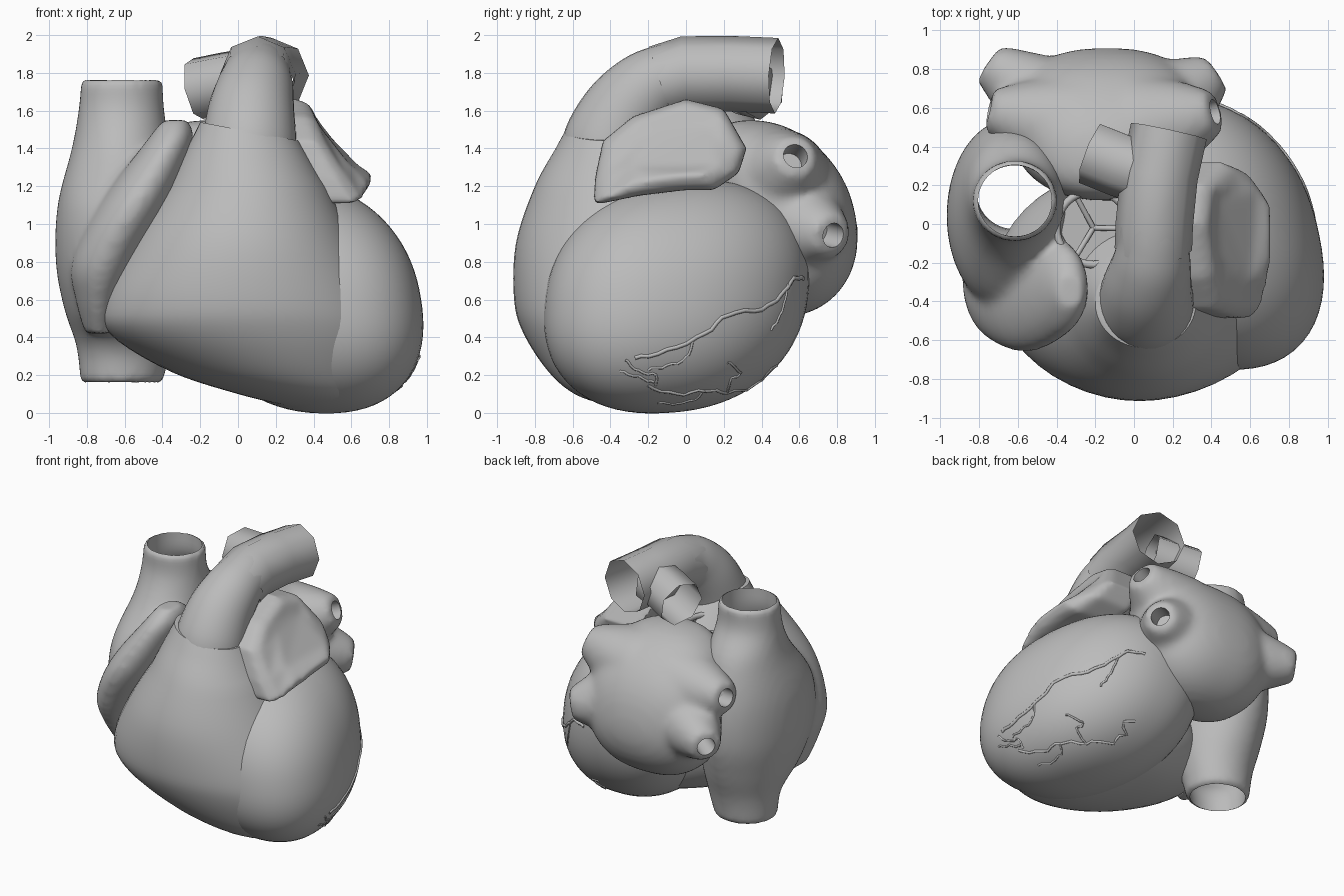
import bpy, bmesh, math
from mathutils import Vector
from mathutils.bvhtree import BVHTree

if "Cube" in bpy.data.objects:
    bpy.data.objects.remove(bpy.data.objects["Cube"])

GREY = (0.5, 0.5, 0.5, 1)
mat = bpy.data.materials.new("plain grey")
mat.use_nodes = True
mat.diffuse_color = GREY
mat.node_tree.nodes["Principled BSDF"].inputs["Base Color"].default_value = GREY


def finish(bm, name, angle=60):
    bmesh.ops.recalc_face_normals(bm, faces=bm.faces)
    me = bpy.data.meshes.new(name)
    bm.to_mesh(me)
    bm.free()
    me.materials.append(mat)
    ob = bpy.data.objects.new(name, me)
    bpy.context.collection.objects.link(ob)
    pick([ob])
    bpy.ops.object.shade_smooth_by_angle(angle=math.radians(angle))
    return ob


def pick(obs):
    bpy.ops.object.select_all(action='DESELECT')
    for ob in obs:
        ob.select_set(True)
    bpy.context.view_layer.objects.active = obs[0]


def spline(keys, steps):
    """Catmull-Rom interpolation of number tuples."""
    out = []
    for i in range(len(keys) - 1):
        a, b, c, d = (keys[max(0, min(len(keys) - 1, i + k))] for k in (-1, 0, 1, 2))
        for s in range(steps):
            t = s / steps
            out.append([q + t / 2 * (r - p + t * (2*p - 5*q + 4*r - w + t * (3*(q - r) + w - p)))
                        for p, q, r, w in zip(a, b, c, d)])
    return out + [list(keys[-1])]


def skin(name, rings, cap):
    """Join point rings into a surface."""
    bm = bmesh.new()
    loops = [[bm.verts.new(p) for p in ring] for ring in rings]
    n = len(loops[0])
    for a, b in zip(loops, loops[1:]):
        for i in range(n):
            bm.faces.new((a[i], a[(i + 1) % n], b[(i + 1) % n], b[i]))
    if cap:
        bm.faces.new(loops[0])
        bm.faces.new(loops[-1])
    return finish(bm, name)


def circle(n, phase=0.0):
    return [(math.cos(2 * math.pi * i / n + phase), math.sin(2 * math.pi * i / n + phase)) for i in range(n)]


def stack(name, keys, cap=True, inset=0.0, steps=5):
    """Horizontal ovals, each given as z, x min, x max, y min, y max."""
    rings = [[((x0 + x1) / 2 + c * ((x1 - x0) / 2 - inset), (y0 + y1) / 2 + s * ((y1 - y0) / 2 - inset), z)
              for c, s in circle(48)] for z, x0, x1, y0, y1 in spline(keys, steps)]
    return skin(name, rings, cap)


def tube(name, keys, sides=32, ref=(1, 0, 0), cap=False, steps=5):
    """Tube along a path of x, y, z, radius."""
    path = spline(keys, steps)
    rings = []
    for i, (x, y, z, r) in enumerate(path):
        t = Vector(path[min(i + 1, len(path) - 1)][:3]) - Vector(path[max(i - 1, 0)][:3])
        u = Vector(ref).cross(t).normalized()
        v = t.cross(u).normalized()
        rings.append([Vector((x, y, z)) + r * (c * u + s * v) for c, s in circle(sides)])
    return skin(name, rings, cap)


def blob(name, centre, radii, power, shear):
    """Rounded superellipsoid with an offset rule."""
    bm = bmesh.new()
    bmesh.ops.create_uvsphere(bm, u_segments=64, v_segments=40, radius=1)
    for v in bm.verts:
        k = sum(abs(c) ** power for c in v.co) ** (-1 / power)
        p = Vector([c * k * r for c, r in zip(v.co, radii)])
        v.co = Vector(centre) + p + Vector(shear(p))
    return finish(bm, name)


def fuse(name, parts, cutters=(), voxel=0.025, smooth=8):
    """Melt parts into one soft skin, then bore the openings."""
    pick(parts)
    if len(parts) > 1:
        bpy.ops.object.join()
    ob = parts[0]
    ob.name = name
    rm = ob.modifiers.new("melt", 'REMESH')
    rm.mode, rm.voxel_size = 'VOXEL', voxel
    sm = ob.modifiers.new("soften", 'SMOOTH')
    sm.factor, sm.iterations = 0.5, smooth
    for c in cutters:
        bo = ob.modifiers.new("bore", 'BOOLEAN')
        bo.operation, bo.object, bo.solver = 'DIFFERENCE', c, 'EXACT'
        c.hide_render = True
    pick([ob])
    bpy.ops.object.convert(target='MESH')
    for c in cutters:
        bpy.data.objects.remove(c)
    ob.data.materials.clear()
    ob.data.materials.append(mat)
    for p in ob.data.polygons:
        p.material_index = 0
    bpy.ops.object.shade_smooth_by_angle(angle=math.radians(50))
    return ob


# Ventricles
left_ventricle = blob("left_ventricle", (0.35, -0.05, 0.615), (0.595, 0.7, 0.615), 2.25,
                      lambda p: (-0.16 * p.z - 0.2 * p.y, 0.08 * p.z, 0.06 * p.y))
right_ventricle = stack("right_ventricle", [
    (1.49, -0.2, 0.32, -0.64, -0.18), (1.4, -0.25, 0.37, -0.69, -0.1),
    (1.2, -0.37, 0.47, -0.80, 0.05), (0.9, -0.56, 0.62, -0.90, 0.2),
    (0.6, -0.71, 0.78, -0.91, 0.3), (0.42, -0.68, 0.84, -0.86, 0.3),
    (0.22, -0.36, 0.82, -0.73, 0.25), (0.1, 0.0, 0.76, -0.59, 0.1),
    (0.04, 0.25, 0.66, -0.42, -0.1)])
for v in right_ventricle.data.vertices:  # outflow rim slopes down to the left
    v.co.z -= max(0, v.co.z - 1.2) * 0.65 * (v.co.x - 0.06)

# Right atrium with both great veins and its ear
cava = [(1.77, -0.83, -0.40, -0.09, 0.33), (1.6, -0.845, -0.39, -0.1, 0.34),
        (1.4, -0.88, -0.36, -0.2, 0.46), (1.1, -0.955, -0.33, -0.42, 0.53),
        (0.8, -0.965, -0.29, -0.45, 0.54), (0.55, -0.92, -0.3, -0.32, 0.48),
        (0.35, -0.855, -0.35, -0.1, 0.41), (0.155, -0.835, -0.4, -0.05, 0.37)]
bore_keys = [(1.9,) + cava[0][1:]] + cava + [(0.0,) + cava[-1][1:]]
ear = stack("right_ear", [
    (1.55, -0.40, -0.26, -0.44, -0.25), (1.42, -0.5, -0.24, -0.56, -0.1),
    (1.1, -0.74, -0.36, -0.66, 0.0), (0.8, -0.88, -0.52, -0.6, 0.0),
    (0.6, -0.86, -0.62, -0.5, 0.0), (0.42, -0.81, -0.66, -0.38, -0.05)])
fuse("right_atrium", [stack("cava", cava), ear],
     [stack("cava_bore", bore_keys, inset=0.025)])

# Left atrium with four short vein stubs
veins = [((0.1, 0.5, 1.24), (0.42, 0.58, 1.36)), ((0.1, 0.56, 1.0), (0.42, 0.78, 0.94)),
         ((-0.35, 0.5, 1.2), (-0.75, 0.59, 1.23)), ((-0.35, 0.56, 1.0), (-0.75, 0.83, 0.95))]
body = blob("left_atrium", (-0.14, 0.53, 1.03), (0.5, 0.37, 0.52), 2.4,
            lambda p: (0, -0.16 * p.z - 0.4 * p.z ** 2, 0))
stubs, bores = [], []
for a, b in veins:
    a, b = Vector(a), Vector(b)
    mid, out = a.lerp(b, 0.6), b + (b - a) * 0.2
    stubs.append(tube("stub", [(*a, 0.29), (*mid, 0.19), (*b, 0.11)], ref=(0, 0, 1), cap=True))
    bores.append(tube("bore", [(*mid, 0.065), (*out, 0.065)], ref=(0, 0, 1), cap=True))
fuse("left_atrium", [body] + stubs, bores, smooth=12)

# Left ear: sloping flap on the shoulder of the ventricle
flap = [(-0.49, 1.1), (-0.48, 1.25), (-0.44, 1.44), (-0.28, 1.57), (0.0, 1.66), (0.2, 1.61),
        (0.32, 1.4), (0.28, 1.27), (0.15, 1.18), (0.0, 1.18), (-0.25, 1.15)]
slab = [[(0.68 - 0.62 * (z - 1.18) - 0.3 * y * y + dx, y * k, 1.38 + (z - 1.38) * k)
         for y, z in flap] for dx, k in ((-0.33, 1), (-0.05, 1), (0.0, 0.9), (0.035, 0.6))]
fuse("left_ear", [skin("flap", slab, True)], voxel=0.02, smooth=10)

# Pulmonary trunk: smooth rise, faceted rear run and side branch
tube("trunk_rise", [(0.055, -0.41, 1.32, 0.25), (0.06, -0.40, 1.43, 0.25), (0.07, -0.32, 1.59, 0.23),
                    (0.09, -0.21, 1.71, 0.205), (0.1, -0.1, 1.77, 0.185), (0.1, 0.0, 1.795, 0.18)])
tube("trunk_rear", [(0.1, -0.13, 1.75, 0.2), (0.105, 0.0, 1.795, 0.2),
                    (0.13, 0.25, 1.795, 0.2), (0.18, 0.48, 1.785, 0.2)], sides=8, steps=1)
tube("trunk_branch", [(0.08, 0.26, 1.77, 0.17), (-0.07, 0.31, 1.745, 0.17),
                      (-0.22, 0.37, 1.715, 0.17)], sides=7, ref=(0, 0, 1), steps=1)

# Outflow valve: short root, three leaflets and their ribs
VX, VY, VZ, VR = -0.21, -0.02, 1.38, 0.19
stack("valve_root", [(z, VX - VR, VX + VR, VY - VR, VY + VR) for z in (0.95, 1.2, 1.4)], cap=False)
stack("valve_leaflets", [(VZ - d, VX - VR, VX + VR, VY - VR, VY + VR) for d in (0.08, 0.06)])
for i, (c, s) in enumerate(circle(3, math.pi / 2 + 0.5)):
    tube(f"valve_rib_{i + 1}", [(VX, VY, VZ - 0.05, 0.014), (VX + VR * c, VY + VR * s, VZ, 0.014)],
         sides=8, ref=(0, 0, 1), cap=True, steps=2)
bpy.ops.mesh.primitive_torus_add(location=(VX, VY, VZ + 0.02), major_radius=VR, minor_radius=0.02,
                                 major_segments=40, minor_segments=10)
rim = bpy.context.object
rim.name = "valve_rim"
rim.data.materials.append(mat)
bpy.ops.object.shade_smooth()

# Surface vessels laid onto the left ventricle
tree = BVHTree.FromPolygons([v.co for v in left_ventricle.data.vertices],
                            [p.vertices for p in left_ventricle.data.polygons])
vessels = [
    (0.011, [(0.62, 0.71), (0.57, 0.71), (0.5, 0.62), (0.4, 0.55), (0.22, 0.52), (0.1, 0.42), (-0.1, 0.33), (-0.27, 0.29)]),
    (0.007, [(0.54, 0.68), (0.52, 0.58), (0.49, 0.5), (0.45, 0.44)]),
    (0.007, [(0.04, 0.39), (0.0, 0.29), (-0.1, 0.25), (-0.2, 0.23)]),
    (0.007, [(-0.32, 0.28), (-0.25, 0.22), (-0.16, 0.2), (-0.16, 0.15)]),
    (0.007, [(-0.35, 0.22), (-0.25, 0.19), (-0.17, 0.16)]),
    (0.009, [(0.56, 0.32), (0.45, 0.23), (0.35, 0.14), (0.22, 0.11), (0.1, 0.12), (-0.05, 0.1), (-0.2, 0.14)]),
    (0.007, [(0.22, 0.11), (0.24, 0.18), (0.29, 0.21), (0.22, 0.27)]),
    (0.007, [(0.1, 0.12), (0.02, 0.06), (-0.15, 0.05)])]
for i, (r, pts) in enumerate(vessels):
    path = []
    for k, (y, z) in enumerate(spline(pts, 4)):
        wob = 0.006 * math.sin(k * 1.9)
        hit = tree.ray_cast(Vector((2, y, z + wob)), Vector((-1, 0, 0)))[0]
        if hit:
            path.append((*hit, r))
    if len(path) > 2:
        tube(f"surface_vessel_{i + 1}", path, sides=8, cap=True, steps=1)
